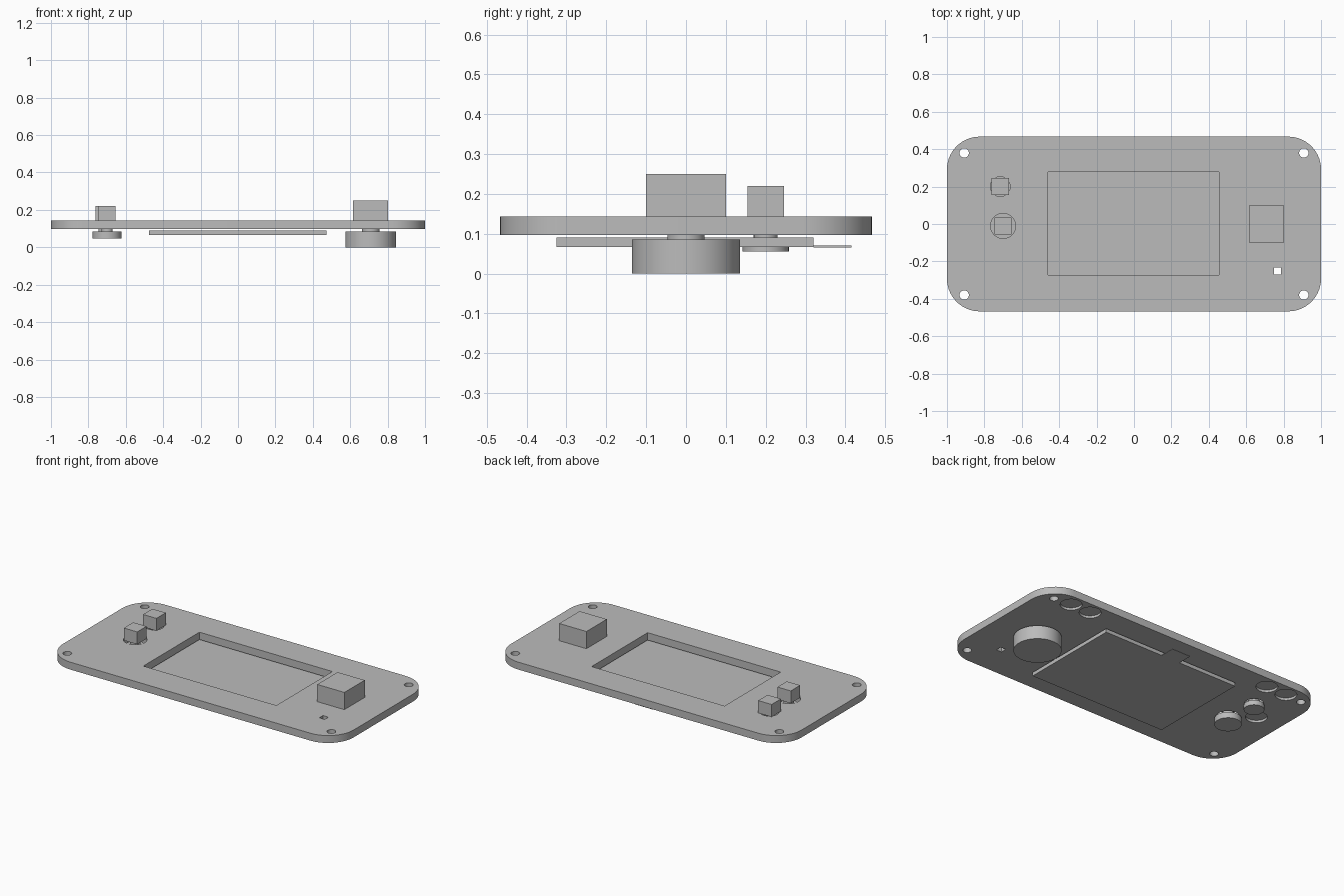
import bpy, bmesh
from math import cos, sin, pi, radians

cube = bpy.data.objects.get("Cube")
if cube:
    bpy.data.objects.remove(cube, do_unlink=True)

grey = bpy.data.materials.new("plain grey")
grey.use_nodes = True
grey.diffuse_color = (0.5, 0.5, 0.5, 1)
grey.node_tree.nodes["Principled BSDF"].inputs["Base Color"].default_value = (0.5, 0.5, 0.5, 1)


def prism(name, outline, z0, z1):
    """Extrude a closed 2D outline from z0 to z1."""
    bm = bmesh.new()
    face = bm.faces.new([bm.verts.new((x, y, z0)) for x, y in outline])
    top = bmesh.ops.extrude_face_region(bm, geom=[face])["geom"]
    bmesh.ops.translate(bm, vec=(0, 0, z1 - z0),
                        verts=[v for v in top if isinstance(v, bmesh.types.BMVert)])
    bmesh.ops.recalc_face_normals(bm, faces=bm.faces)
    mesh = bpy.data.meshes.new(name)
    bm.to_mesh(mesh)
    bm.free()
    mesh.materials.append(grey)
    obj = bpy.data.objects.new(name, mesh)
    bpy.context.collection.objects.link(obj)
    return obj


def box(name, x0, x1, y0, y1, z0, z1):
    return prism(name, [(x0, y0), (x1, y0), (x1, y1), (x0, y1)], z0, z1)


def arc(x, y, r, start, end, n):
    steps = [start + (end - start) * i / n for i in range(n + 1)]
    return [(x + r * cos(a), y + r * sin(a)) for a in steps]


def disc(name, x, y, r, z0, z1):
    return prism(name, arc(x, y, r, 0, 2 * pi, 48)[:-1], z0, z1)


def smooth(obj):
    bpy.ops.object.select_all(action="DESELECT")
    obj.select_set(True)
    bpy.context.view_layer.objects.active = obj
    bpy.ops.object.shade_smooth_by_angle(angle=radians(30))


BOTTOM, TOP = 0.097, 0.143
HALF_Y, CORNER = 0.467, 0.175

# Rounded face plate
outline = []
for i, (sx, sy) in enumerate([(1, 1), (-1, 1), (-1, -1), (1, -1)]):
    outline += arc(sx * (1 - CORNER), sy * (HALF_Y - CORNER), CORNER,
                   i * pi / 2, (i + 1) * pi / 2, 14)
plate = prism("face_plate", outline, BOTTOM, TOP)

# Through openings: screen window, sensor, screws, buttons, knob shaft
LOW, HIGH = BOTTOM - 0.05, TOP + 0.05
KNOB = (0.71, 0)
BUTTONS = [("lower", -0.70, -0.01, 0.067, 0.077, 0.047),
           ("upper", -0.715, 0.20, 0.053, 0.058, 0.055)]
cutters = [box("window_cutter", -0.46, 0.455, -0.273, 0.278, LOW, HIGH),
           box("sensor_cutter", 0.748, 0.785, -0.27, -0.233, LOW, HIGH),
           disc("shaft_cutter", *KNOB, 0.05, LOW, HIGH)]
for sx in (-1, 1):
    for sy in (-1, 1):
        cutters.append(disc("screw_cutter", sx * 0.908, sy * 0.38, 0.025, LOW, HIGH))
for name, x, y, hole, cap, z in BUTTONS:
    cutters.append(disc("button_cutter", x, y, hole, LOW, HIGH))

# Shallow round pockets in the underside
for x, y in [(-0.79, 0.39), (-0.65, 0.39), (0.65, 0.39), (0.79, 0.39), (-0.825, 0.09)]:
    cutters.append(disc("pocket_cutter", x, y, 0.062, LOW, BOTTOM + 0.015))

bpy.context.view_layer.objects.active = plate
for cutter in cutters:
    cutter.hide_render = True
    mod = plate.modifiers.new("cut", "BOOLEAN")
    mod.operation = "DIFFERENCE"
    mod.solver = "EXACT"
    mod.object = cutter
    bpy.ops.object.modifier_apply(modifier=mod.name)
    bpy.data.objects.remove(cutter, do_unlink=True)
smooth(plate)

# Screen panel with its ribbon tab
box("screen_panel", -0.475, 0.473, -0.325, 0.32, 0.067, 0.09)
box("screen_ribbon", -0.065, 0.065, 0.32, 0.415, 0.066, 0.07)

# Push buttons: cap below, stem through the plate, switch body above
for name, x, y, hole, cap, z in BUTTONS:
    smooth(disc(name + "_button_cap", x, y, cap, z, 0.085))
    smooth(disc(name + "_button_stem", x, y, 0.03, 0.085, TOP))
    box(name + "_switch_body", x - 0.046, x + 0.046, y - 0.046, y + 0.046, TOP, 0.22)

# Rotary knob, shaft and encoder body
smooth(disc("knob", *KNOB, 0.136, 0, 0.085))
smooth(disc("knob_shaft", *KNOB, 0.047, 0.085, TOP))
box("encoder_body", 0.615, 0.802, -0.1, 0.1, TOP, 0.25)
